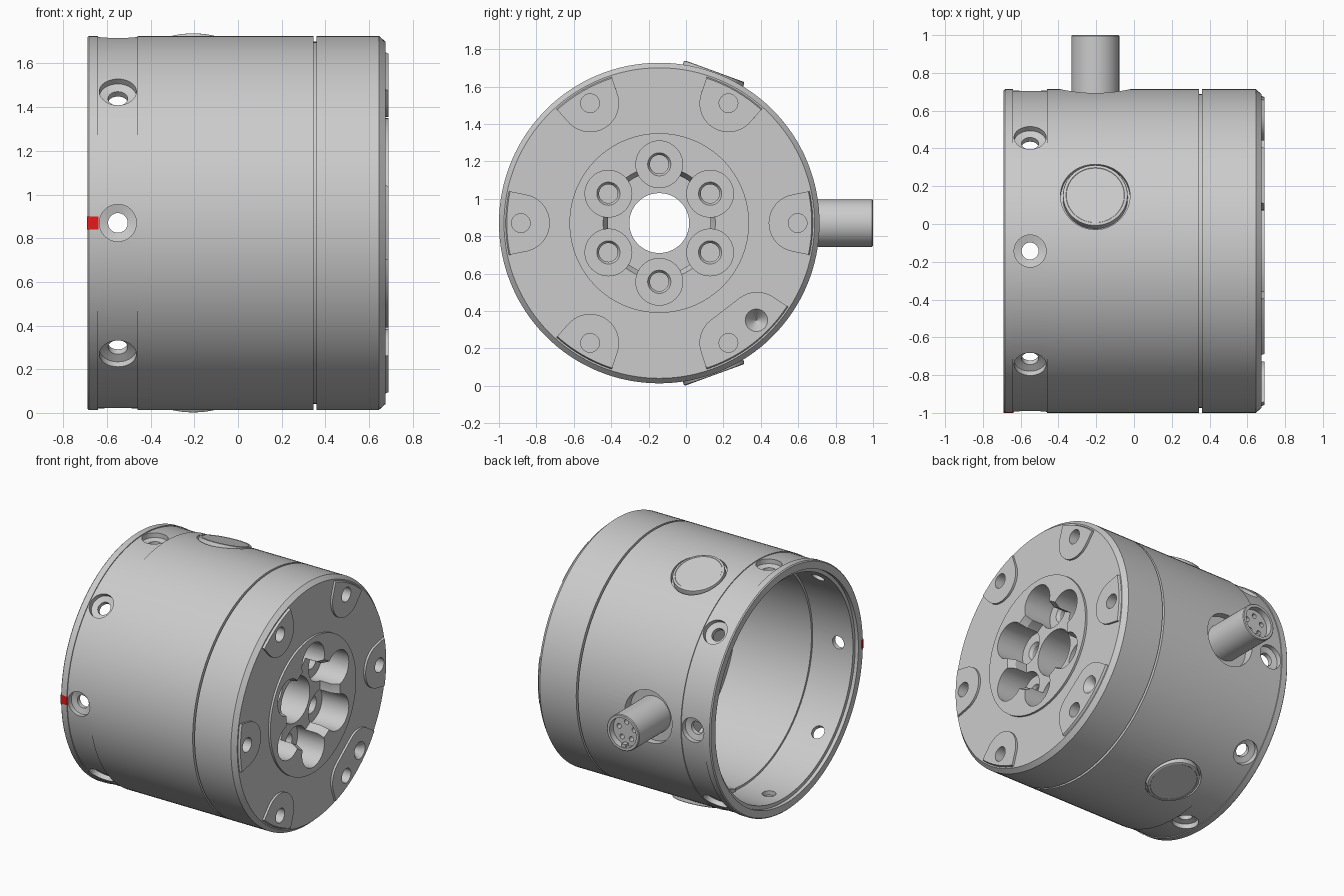
import bpy, bmesh
from math import sin, cos, pi, radians, sqrt
from mathutils import Vector

if "Cube" in bpy.data.objects:
    bpy.data.objects.remove(bpy.data.objects["Cube"])

CY, CZ = -0.143, 0.87            # housing axis runs along x through this point
AXIS = Vector((0, CY, CZ))


def radial(deg):
    return Vector((0, cos(radians(deg)), sin(radians(deg))))


def finish(bm, name):
    bmesh.ops.recalc_face_normals(bm, faces=bm.faces[:])
    mesh = bpy.data.meshes.new(name)
    bm.to_mesh(mesh)
    bm.free()
    ob = bpy.data.objects.new(name, mesh)
    bpy.context.collection.objects.link(ob)
    return ob


def lathe(name, profile, origin, direction, segs=48, loop=False):
    """Revolve (height, radius) points around a direction; flat caps unless loop."""
    q = Vector(direction).to_track_quat('Z', 'Y')
    bm = bmesh.new()
    rings = [[bm.verts.new(Vector(origin) + q @ Vector((r * cos(2 * pi * i / segs), r * sin(2 * pi * i / segs), h)))
              for i in range(segs)] for h, r in profile]
    pairs = list(zip(rings, rings[1:])) + ([(rings[-1], rings[0])] if loop else [])
    for a, b in pairs:
        for i in range(segs):
            j = (i + 1) % segs
            bm.faces.new((a[i], a[j], b[j], b[i]))
    if not loop:
        bm.faces.new(rings[0])
        bm.faces.new(rings[-1])
    return finish(bm, name)


def box(name, centre, size, direction=(0, 0, 1)):
    bm = bmesh.new()
    bmesh.ops.create_cube(bm, size=1)
    q = Vector(direction).to_track_quat('Z', 'X') if tuple(direction) != (0, 0, 1) else None
    for v in bm.verts:
        p = Vector((v.co.x * size[0], v.co.y * size[1], v.co.z * size[2]))
        v.co = Vector(centre) + (q @ p if q else p)
    return finish(bm, name)


def cut(ob, cutters):
    for c in cutters:
        c.hide_render = True
        m = ob.modifiers.new("cut", 'BOOLEAN')
        m.operation, m.solver, m.object = 'DIFFERENCE', 'EXACT', c
    dg = bpy.context.evaluated_depsgraph_get()
    mesh = bpy.data.meshes.new_from_object(ob.evaluated_get(dg))
    ob.modifiers.clear()
    ob.data = mesh


# Hollow housing with stepped bore, joint groove and front recess
body = lathe("housing", [
    (.24, .16), (.55, .16), (.55, .275), (.64, .275), (.69, .30), (.69, .48),
    (.675, .48), (.675, .83), (.645, .857), (.36, .857), (.36, .83), (.345, .83),
    (.345, .857), (-.46, .857), (-.46, .851), (-.64, .851), (-.64, .857),
    (-.683, .857), (-.69, .85), (-.69, .80), (-.665, .80), (-.665, .775),
    (-.35, .775), (-.35, .76), (.24, .76)], AXIS, (1, 0, 0), 128, True)

cutters = []
# Eight counterbored side holes near the open end
for k in range(8):
    cutters.append(lathe("side_hole_cutter", [(.70, .045), (.805, .045), (.815, .085), (.95, .085)],
                         AXIS + Vector((-.55, 0, 0)), radial(45 * k), 32))
# Six deep screw pockets around the centre bore
for k in range(6):
    cutters.append(lathe("screw_pocket_cutter", [(.40, .05), (.46, .05), (.48, .062), (.48, .125), (.75, .125)],
                         AXIS + radial(30 + 60 * k) * .314, (1, 0, 0), 40))
# Wells for the connector and the two round buttons
SIDE = AXIS + Vector((-.205, 0, 0))
cutters.append(lathe("connector_well_cutter", [(.79, .185), (1, .185)], SIDE, radial(0), 64))
for a in (70, -70):
    cutters.append(lathe("button_well_cutter", [(.815, .184), (1, .184)], SIDE, radial(a), 64))
# Face holes: six straight and one conical dimple
face_holes = {a: lathe("face_hole_cutter", [(.55, .05), (.75, .05)],
                       AXIS + radial(a) * .74, (1, 0, 0), 32) for a in range(0, 360, 60)}
face_holes[315] = lathe("dimple_cutter", [(.62, .002), (.69, .06), (.75, .06)],
                        AXIS + radial(315) * .735, (1, 0, 0), 32)
cut(body, cutters + list(face_holes.values()))


# Raised pads on the front face, rounded inward and running out to the rim
def pad(name, angles):
    bm = bmesh.new()
    for a in angles:
        for x, rim in ((.655, .83), (.69, .815)):
            pts = [radial(a) * .74 + radial(a + t) * .155 for t in range(90, 271, 9)]
            pts += [radial(a + t) * rim for t in range(-12, 13, 3)]
            for p in pts:
                bm.verts.new(AXIS + p + Vector((x, 0, 0)))
    res = bmesh.ops.convex_hull(bm, input=bm.verts[:])
    junk = {v for v in res["geom_interior"] + res["geom_unused"] if isinstance(v, bmesh.types.BMVert)}
    bmesh.ops.delete(bm, geom=list(junk), context='VERTS')
    bmesh.ops.dissolve_limit(bm, angle_limit=.01, verts=bm.verts[:], edges=bm.edges[:])
    ob = finish(bm, name)
    cut(ob, [face_holes[a] for a in angles])


for a in (0, 60, 120, 180, 240):
    pad("mounting_pad", [a])
pad("double_mounting_pad", [300, 315])

# Round flat buttons, with flat inner pads behind them
for a in (70, -70):
    lathe("button", [(.77, .172), (.855, .172), (.861, .170), (.864, .163), (.864, .155), (.862, .153)],
          SIDE, radial(a), 64)
    n = radial(a)
    box("inner_flat", SIDE + n * .755, (.32, .32, .03), n)

# Cable connector: sleeve, recessed insert with five pin holes and a key
plug = lathe("connector", [(.77, .127), (1.138, .127), (1.143, .122), (1.143, .104), (1.10, .104)],
             SIDE, radial(0), 48)
pins = []
for k in range(5):
    t = 2 * pi * k / 5 + .3
    pins.append(lathe("pin_hole_cutter", [(1.05, .017), (1.2, .017)],
                      SIDE + Vector((cos(t), 0, sin(t))) * .062, radial(0), 16))
cut(plug, pins)
box("connector_key", SIDE + Vector((0, 1.115, -.095)), (.03, .04, .025))

# Red alignment mark on the rear rim
mark = box("alignment_mark", (-.665, -.99, CZ), (.052, .02, .06))
red = bpy.data.materials.new("red")
red.diffuse_color = (.8, .01, .01, 1)
red.use_nodes = True
red.node_tree.nodes["Principled BSDF"].inputs["Base Color"].default_value = red.diffuse_color
mark.data.materials.append(red)

# Remove cutters and smooth the rounded surfaces
for ob in list(bpy.data.objects):
    if ob.hide_render:
        bpy.data.objects.remove(ob)
bpy.ops.object.select_all(action='DESELECT')
for ob in bpy.data.objects:
    ob.select_set(True)
bpy.context.view_layer.objects.active = body
bpy.ops.object.shade_smooth_by_angle(angle=radians(25))
